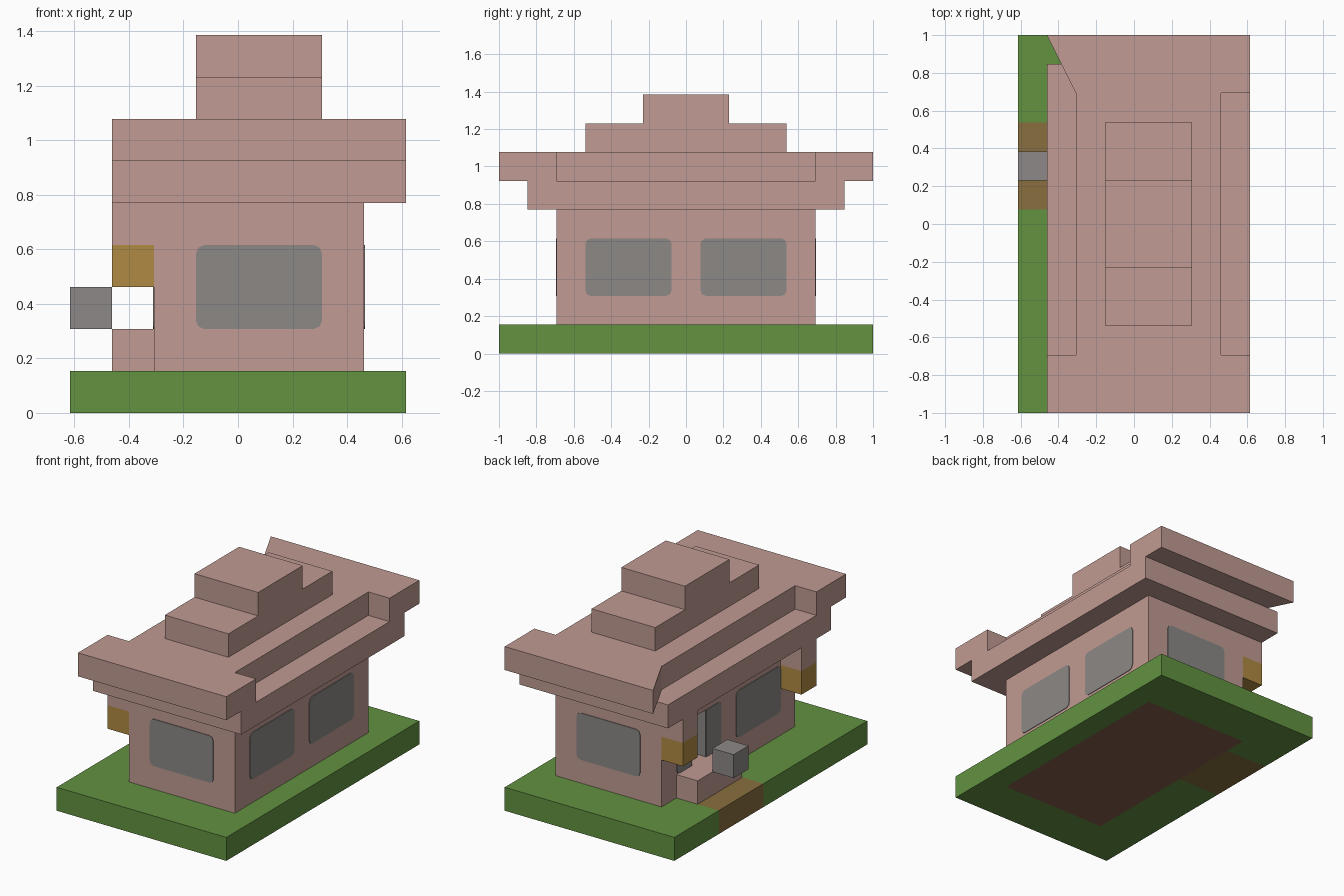
import bpy
import bmesh
from mathutils import Vector

cube = bpy.data.objects.get("Cube")
if cube:
    bpy.data.objects.remove(cube, do_unlink=True)

U = 2 / 13  # one building block


def P(i, j, k):
    """Block coordinates to model space."""
    return Vector(((i - 4) * U, (j - 6.5) * U, k * U))


def material(name, *rgb):
    col = [((c / 255 + 0.055) / 1.055) ** 2.4 for c in rgb] + [1]
    m = bpy.data.materials.new(name)
    m.use_nodes = True
    m.diffuse_color = col
    bsdf = next(n for n in m.node_tree.nodes if n.type == 'BSDF_PRINCIPLED')
    bsdf.inputs["Base Color"].default_value = col
    return m


PINK = material("pink_plaster", 193, 155, 147)
GREEN = material("grass_green", 98, 146, 64)
GLASS = material("window_grey", 140, 137, 134)
GOLD = material("lantern_gold", 176, 138, 66)
PATH = material("path_brown", 136, 110, 62)
EARTH = material("earth_brown", 134, 96, 78)
STONE = material("stone_grey", 141, 136, 136)


def finish(name, bm, *mats, thickness=0):
    bmesh.ops.recalc_face_normals(bm, faces=bm.faces[:])
    me = bpy.data.meshes.new(name)
    bm.to_mesh(me)
    bm.free()
    ob = bpy.data.objects.new(name, me)
    bpy.context.collection.objects.link(ob)
    for m in mats:
        me.materials.append(m)
    if thickness:
        mod = ob.modifiers.new("thickness", 'SOLIDIFY')
        mod.thickness = thickness
        mod.offset = 0
    return ob


def boxes(name, mat, *spans):
    """One object made of boxes, each from a low to a high block corner."""
    bm = bmesh.new()
    for lo, hi in spans:
        a, b = P(*lo), P(*hi)
        verts = bmesh.ops.create_cube(bm, size=1)["verts"]
        bmesh.ops.scale(bm, vec=b - a, verts=verts)
        bmesh.ops.translate(bm, vec=(a + b) / 2, verts=verts)
    return finish(name, bm, mat)


def pane(name, corners, rounded=(0, 1, 2, 3)):
    """Thin plate with the chosen corners rounded."""
    bm = bmesh.new()
    vs = [bm.verts.new(P(*c)) for c in corners]
    bm.faces.new(vs)
    if rounded:
        bmesh.ops.bevel(bm, geom=[vs[n] for n in rounded], offset=0.03,
                        segments=2, profile=0.5, affect='VERTICES')
    return finish(name, bm, GLASS, thickness=0.008)


def pane_x(name, i, j0, j1, **kw):
    return pane(name, [(i, j0, 2), (i, j1, 2), (i, j1, 4), (i, j0, 4)], **kw)


def pane_y(name, j, i0, i1, **kw):
    return pane(name, [(i0, j, 2), (i1, j, 2), (i1, j, 4), (i0, j, 4)], **kw)


# Ground slab: grass with an earth floor and a path
bm = bmesh.new()
rows = [[bm.verts.new(P(i, j, 0.5)) for j in range(14)] for i in range(9)]
for i in range(8):
    for j in range(13):
        f = bm.faces.new((rows[i][j], rows[i + 1][j],
                          rows[i + 1][j + 1], rows[i][j + 1]))
        if 2 <= i < 7 and 2 <= j < 11:
            f.material_index = 1
        elif i < 2 and 7 <= j < 10:
            f.material_index = 2
finish("ground", bm, GREEN, EARTH, PATH, thickness=U)

# Walls around a hollow room, with a narrow doorway on the right side
boxes("front_wall", PINK, ((2, 2, 1), (7, 3, 5)))
boxes("back_wall", PINK, ((2, 10, 1), (7, 11, 5)))
boxes("left_wall", PINK, ((6, 3, 1), (7, 10, 5)))
boxes("door_wall", PINK,
      ((2, 3, 1), (3, 8, 5)), ((2, 9, 1), (3, 10, 5)),
      ((2, 8, 1), (3, 9, 2)), ((2, 8, 4), (3, 9, 5)))

# Windows, outside and inside
for side, j in (("front", 2), ("front_inner", 3), ("back", 11), ("back_inner", 10)):
    pane_y(side + "_window", j, 3, 6)
for side, i in (("left", 7), ("left_inner", 6)):
    pane_x(side + "_window_a", i, 3, 6)
    pane_x(side + "_window_b", i, 7, 10)
for side, i in (("right", 2), ("right_inner", 3)):
    pane_x(side + "_window", i, 3, 6)
    pane_x(side + "_door_panel_a", i, 7, 8, rounded=(0, 3))
    pane_x(side + "_door_panel_b", i, 9, 10, rounded=(1, 2))
for side, j in (("a", 8), ("b", 9)):
    pane_y("door_jamb_" + side, j, 2, 3, rounded=())

# Porch: step, floating stone and two hanging lanterns
boxes("door_step", PINK, ((1, 7, 1), (2, 10, 2)))
boxes("stone_block", STONE, ((0, 8, 2), (1, 9, 3)))
for side, j in (("front", 2), ("back", 10)):
    boxes(side + "_bracket", PINK, ((1, j, 4), (2, j + 1, 5)))
    boxes(side + "_lantern", GOLD, ((1, j, 3), (2, j + 1, 4)))

# Roof: lower slab, upper slab notched on both long sides, stepped ridge
boxes("lower_roof", PINK, ((1, 1, 5), (8, 12, 6)))
half = [(1, 0), (8, 0), (8, 2), (7, 2)]
outline = half + [(i, 13 - j) for i, j in reversed(half)] + [(2, 11), (2, 2), (1, 2)]
bm = bmesh.new()
bm.faces.new([bm.verts.new(P(i, j, 6.5)) for i, j in outline])
finish("upper_roof", bm, PINK, thickness=U)
boxes("ridge_base", PINK, ((3, 3, 7), (6, 10, 8)))
boxes("ridge_top", PINK, ((3, 5, 8), (6, 8, 9)))
